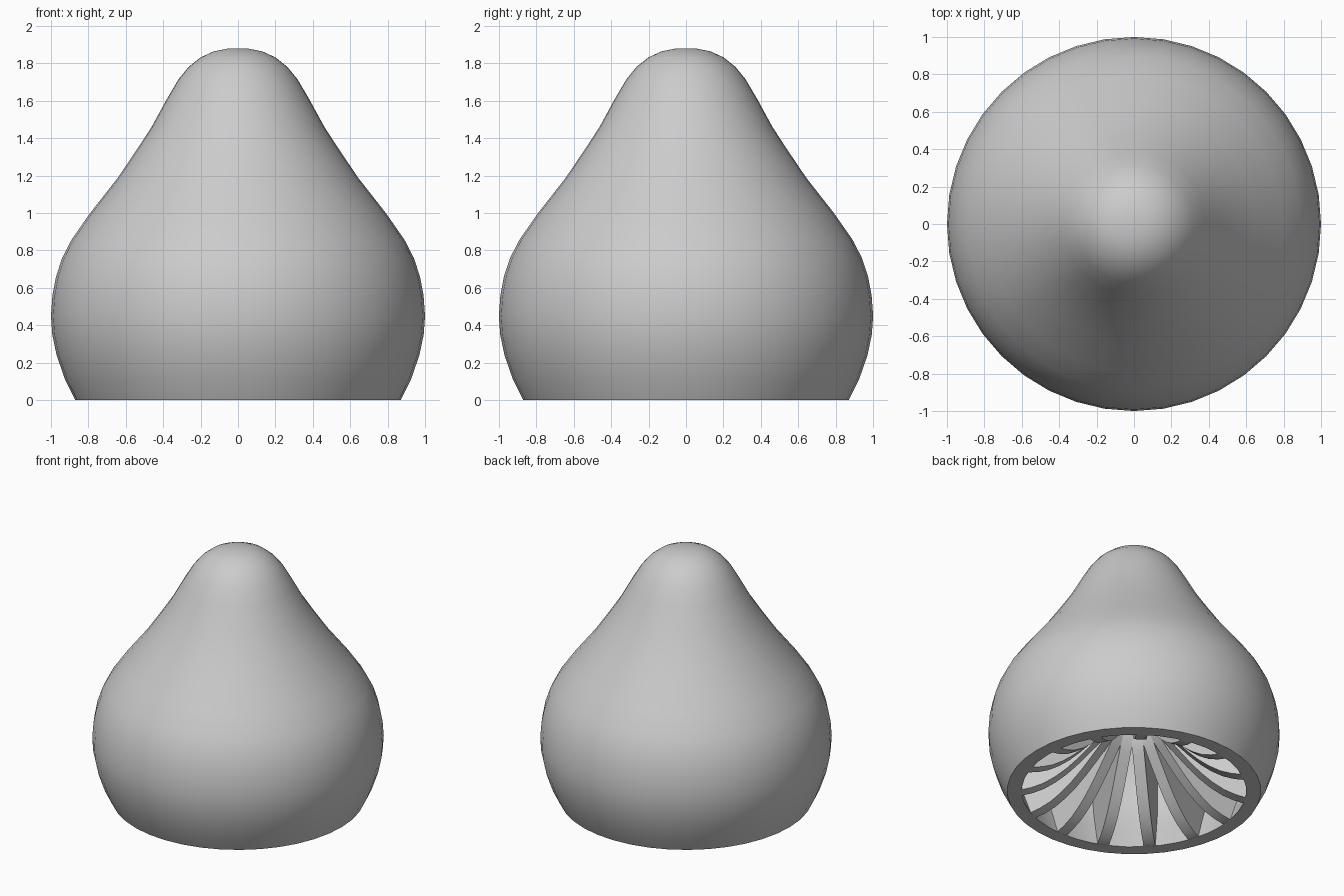
import bpy, bmesh, math
from mathutils import Vector

cube = bpy.data.objects.get("Cube")
if cube:
    bpy.data.objects.remove(cube, do_unlink=True)

WALL = 0.112
RIBS = 15
RIB_WIDTH = 0.08

grey = bpy.data.materials.new("plain_grey")
grey.use_nodes = True
grey.diffuse_color = (0.6, 0.6, 0.6, 1)
grey.node_tree.nodes["Principled BSDF"].inputs["Base Color"].default_value = (0.6, 0.6, 0.6, 1)

# Pear-shaped outer profile: radius, height
outer = [Vector(p) for p in (
    (0.87, 0), (0.925, 0.11), (0.97, 0.24), (0.993, 0.35), (1, 0.45), (0.992, 0.56),
    (0.973, 0.66), (0.94, 0.76), (0.89, 0.857), (0.79, 1.0), (0.645, 1.185),
    (0.54, 1.34), (0.462, 1.46), (0.38, 1.61), (0.318, 1.715), (0.265, 1.78),
    (0.2, 1.832), (0.13, 1.864), (0.06, 1.878), (0, 1.88))]


def inset(profile, depth):
    """Offset a profile inward along its normals."""
    result = []
    for i, p in enumerate(profile):
        along = profile[min(i + 1, len(profile) - 1)] - profile[max(i - 1, 0)]
        normal = Vector((-along.y, along.x)).normalized()
        result.append(p + normal * depth)
    result[0].y = 0
    result[-1] = Vector((0, profile[-1].y - depth))
    return result


def radius_at(profile, z):
    """Radius of a profile at a given height."""
    for a, b in zip(profile, profile[1:]):
        if a.y <= z <= b.y:
            return a.x + (b.x - a.x) * (z - a.y) / (b.y - a.y)
    return 0


def finish(bm, name, angle):
    bmesh.ops.remove_doubles(bm, verts=bm.verts, dist=0.0001)
    bmesh.ops.recalc_face_normals(bm, faces=bm.faces)
    mesh = bpy.data.meshes.new(name)
    bm.to_mesh(mesh)
    bm.free()
    mesh.materials.append(grey)
    obj = bpy.data.objects.new(name, mesh)
    bpy.context.collection.objects.link(obj)
    bpy.ops.object.select_all(action='DESELECT')
    obj.select_set(True)
    bpy.context.view_layer.objects.active = obj
    bpy.ops.object.shade_smooth_by_angle(angle=math.radians(angle))


# Hollow shell, open underneath
bm = bmesh.new()
inner = inset(outer, WALL)
verts = [bm.verts.new((p.x, 0, p.y)) for p in outer[::-1] + inner]
edges = [bm.edges.new(pair) for pair in zip(verts, verts[1:])]
bmesh.ops.spin(bm, geom=verts + edges, cent=(0, 0, 0), axis=(0, 0, 1),
               angle=math.tau, steps=40, use_merge=False)
finish(bm, "shell", 40)

# Radial ribs inside, with a flared free edge
free_edge = [(0.77, 0.001), (0.7, 0.018), (0.62, 0.05), (0.54, 0.1), (0.46, 0.165),
             (0.38, 0.245), (0.3, 0.335), (0.23, 0.415), (0.17, 0.49), (0.125, 0.6),
             (0.1, 0.8), (0.09, 1.0), (0.08, 1.25), (0.07, 1.5), (0.05, 1.7)]
middle = inset(outer, WALL / 2)
for k in range(RIBS):
    a = -math.pi / 2 + math.tau * k / RIBS
    out = Vector((math.cos(a), math.sin(a), 0))
    side = Vector((-out.y, out.x, 0)) * RIB_WIDTH / 2
    bm = bmesh.new()
    rings = []
    for r, z in free_edge:
        up = Vector((0, 0, z))
        near, far = out * r + up, out * radius_at(middle, z) + up
        rings.append([bm.verts.new(p) for p in
                      (near - side, near + side, far + side, far - side)])
    for low, high in zip(rings, rings[1:]):
        for i in range(4):
            j = (i + 1) % 4
            bm.faces.new((low[i], low[j], high[j], high[i]))
    bm.faces.new(rings[0][::-1])
    bm.faces.new(rings[-1])
    finish(bm, f"rib_{k + 1}", 35)
